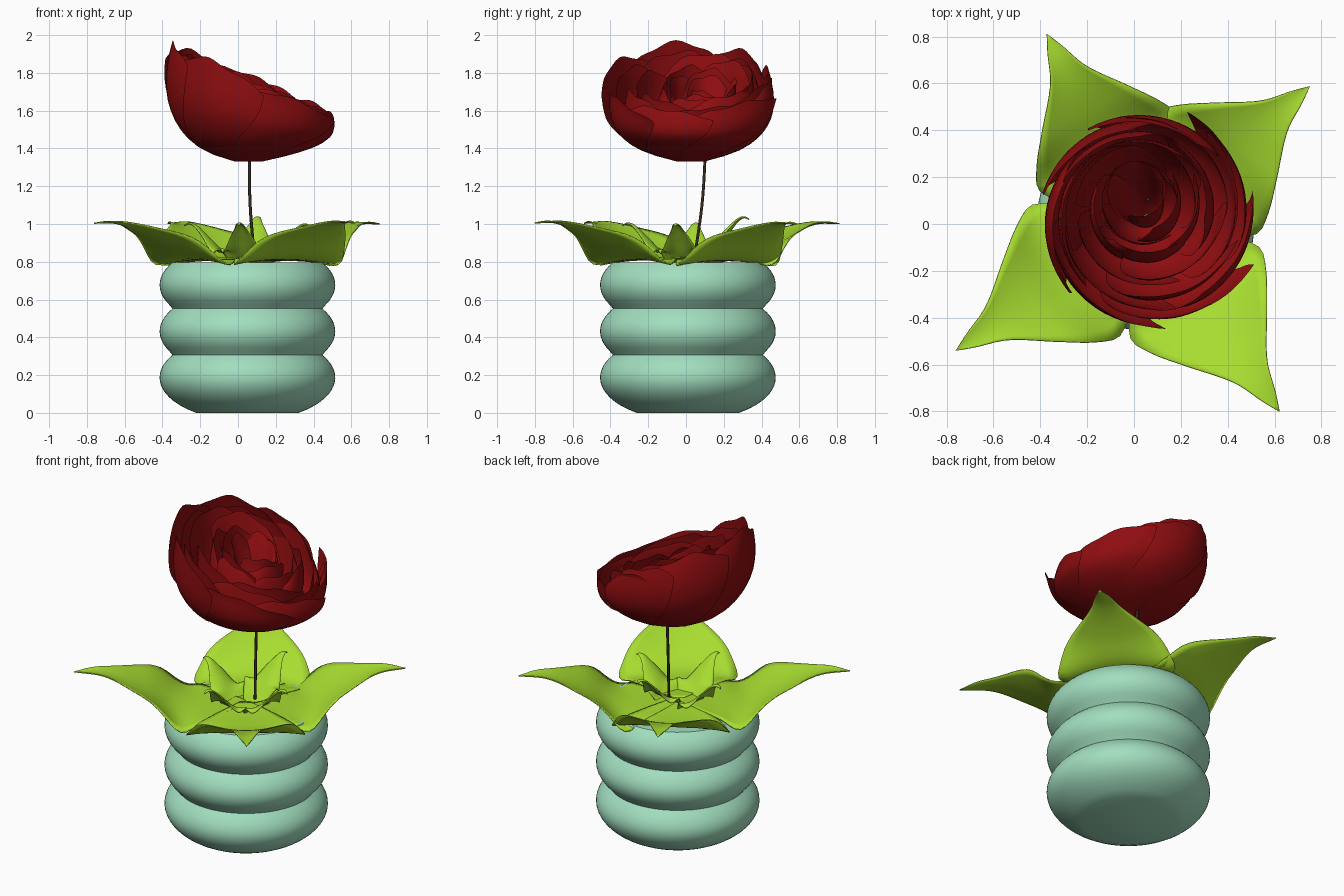
import bpy, bmesh, math, random
from mathutils import Vector

random.seed(7)
cube = bpy.data.objects.get("Cube")
if cube:
    bpy.data.objects.remove(cube, do_unlink=True)


def material(name, rgb):
    m = bpy.data.materials.new(name)
    m.use_nodes = True
    m.diffuse_color = (*rgb, 1)
    m.node_tree.nodes["Principled BSDF"].inputs["Base Color"].default_value = (*rgb, 1)
    return m


GLAZE = material("pale teal glaze", (0.36, 0.73, 0.52))
GREEN = material("leaf green", (0.39, 0.72, 0.03))
RED = material("deep red", (0.27, 0.004, 0.005))
BROWN = material("dark brown", (0.035, 0.022, 0.014))


def curve_value(points, x):
    """Smooth interpolation through (x, value) pairs."""
    for i in range(len(points) - 1):
        (x0, a), (x1, b) = points[i], points[i + 1]
        if x <= x1 + 1e-9:
            before = points[max(i - 1, 0)]
            after = points[min(i + 2, len(points) - 1)]
            m0 = (b - before[1]) / (x1 - before[0]) * (x1 - x0)
            m1 = (after[1] - a) / (after[0] - x0) * (x1 - x0)
            t = (x - x0) / (x1 - x0)
            return ((2*t**3 - 3*t*t + 1) * a + (t**3 - 2*t*t + t) * m0
                    + (3*t*t - 2*t**3) * b + (t**3 - t*t) * m1)
    return points[-1][1]


def sheet(name, func, nu, nv, mat, close_u=False, caps=False, thickness=0):
    """Grid surface from func(u, v), with u and v running from 0 to 1."""
    bm = bmesh.new()
    cols = nu if close_u else nu + 1
    rows = [[bm.verts.new(func(i / nu, j / nv)) for i in range(cols)]
            for j in range(nv + 1)]
    for low, high in zip(rows, rows[1:]):
        for i in range(nu):
            k = (i + 1) % cols
            bm.faces.new((low[i], low[k], high[k], high[i]))
    if caps:
        bm.faces.new(rows[0][::-1])
        bm.faces.new(rows[-1])
    bmesh.ops.remove_doubles(bm, verts=bm.verts, dist=1e-5)
    mesh = bpy.data.meshes.new(name)
    bm.to_mesh(mesh)
    bm.free()
    obj = bpy.data.objects.new(name, mesh)
    bpy.context.collection.objects.link(obj)
    mesh.materials.append(mat)
    if thickness:
        solid = obj.modifiers.new("thickness", 'SOLIDIFY')
        solid.thickness = thickness
        solid.offset = 0
    bpy.ops.object.select_all(action='DESELECT')
    bpy.context.view_layer.objects.active = obj
    obj.select_set(True)
    bpy.ops.object.shade_smooth_by_angle(angle=math.radians(40))
    return obj


# Pot: three stacked flattened bulges, cut flat at the bottom and top
POT_X, POT_Y, POT_TOP = 0.05, 0.01, 0.797


def pot_point(u, v):
    z = v * POT_TOP
    nearest = min((0.187, 0.432, 0.677), key=lambda c: abs(c - z))
    r = 0.465 * math.sqrt(1 - ((z - nearest) / 0.23) ** 2)
    a = u * math.tau
    return Vector((POT_X + r * math.cos(a), POT_Y + r * math.sin(a), z))


sheet("pot", pot_point, 64, 39, GLAZE, close_u=True, caps=True)

# Leaves: broad blades with drawn-out tips
BLADE = [(0, 0.03), (0.18, 0.2), (0.36, 0.345), (0.46, 0.315), (0.6, 0.22),
         (0.78, 0.09), (0.92, 0.035), (1, 0.0)]
CUP = [(0, 0), (0.25, 0), (0.36, -0.03), (0.5, 0.04), (0.7, 0.02), (1, 0)]
RISE = [(0, 0.82), (0.25, 0.807), (0.42, 0.822), (0.58, 0.905), (0.72, 0.965),
        (0.86, 1.0), (1, 1.0)]
INNER_RISE = [(0, 0.81), (0.3, 0.85), (0.6, 0.95), (0.82, 1.02), (0.93, 1.03),
              (1, 1.015)]


def leaf(name, degrees, length, width, rise, cup, lift):
    a = math.radians(degrees)
    axis = Vector((math.cos(a), math.sin(a), 0))
    side = Vector((-math.sin(a), math.cos(a), 0))

    def point(u, v):
        w = 2 * u - 1
        z = curve_value(rise, v) + curve_value(CUP, v) * cup * w * w + lift
        p = axis * (v * length) + side * (w * width * curve_value(BLADE, v))
        return p + Vector((0.05, 0, z))

    sheet(name, point, 12, 30, GREEN, thickness=0.006)


for i, (deg, length) in enumerate([(40, 0.915), (117.5, 0.915),
                                   (213.7, 0.975), (305.5, 0.985)]):
    leaf(f"outer_leaf_{i + 1}", deg, length, 0.97, RISE, 1, 0.002 * i)
for i, (deg, lift) in enumerate([(80, 0.008), (170, -0.025),
                                 (262, -0.025), (350, -0.03)]):
    leaf(f"inner_leaf_{i + 1}", deg, 0.34, 0.36, INNER_RISE, -1, lift)

# Stem: thin, gently bowed tube
STEM_X = [(0, 0.09), (0.5, 0.064), (1, 0.06)]
STEM_Y = [(0, 0.04), (0.5, 0.085), (1, 0.105)]


def stem_point(u, v):
    a = u * math.tau
    return Vector((curve_value(STEM_X, v) + 0.008 * math.cos(a),
                   curve_value(STEM_Y, v) + 0.008 * math.sin(a),
                   0.79 + 0.63 * v))


sheet("stem", stem_point, 10, 14, BROWN, close_u=True, caps=True)

# Flower: nested whorls of overlapping, twisted petals on a slanted rim
BOWL = [(0, 0.07), (0.1, 0.23), (0.25, 0.345), (0.45, 0.415), (0.65, 0.435),
        (0.85, 0.43), (1, 0.42)]


def petal(name, degrees, span, scale, height, flare):
    phase = random.uniform(0, math.tau)

    def point(u, v):
        w = 2 * u - 1
        spread = span * (0.85 + 0.25 * math.sin(math.pi * v))
        a = math.radians(degrees + spread * w + 38 * v)
        t = v * height * (1 - 0.16 * abs(w) ** 2.5
                          + 0.02 * math.sin(7 * w + phase))
        r = scale * curve_value(BOWL, t) * (1 + 0.08 * w * v) + flare * v ** 5
        x, y = r * math.cos(a), r * math.sin(a)
        inward = (1 - scale) * v
        z = 1.33 + t * (0.47 - 0.43 * x + 0.04 * y)
        return Vector((0.055 - 0.05 * inward + x, 0.025 + 0.15 * inward + y, z))

    sheet(name, point, 16, 14, RED)


WHORLS = [(1.0, 7, 40), (0.86, 6, 44), (0.7, 5, 50), (0.54, 5, 50),
          (0.38, 4, 60), (0.22, 3, 75)]
for k, (scale, count, span) in enumerate(WHORLS):
    for i in range(count):
        petal(f"petal_{k + 1}_{i + 1}", i * 360 / count + 33 * k + random.uniform(-8, 8),
              span, scale, random.uniform(0.93, 1.0) - 0.02 * k,
              random.uniform(-0.02, 0.04))
